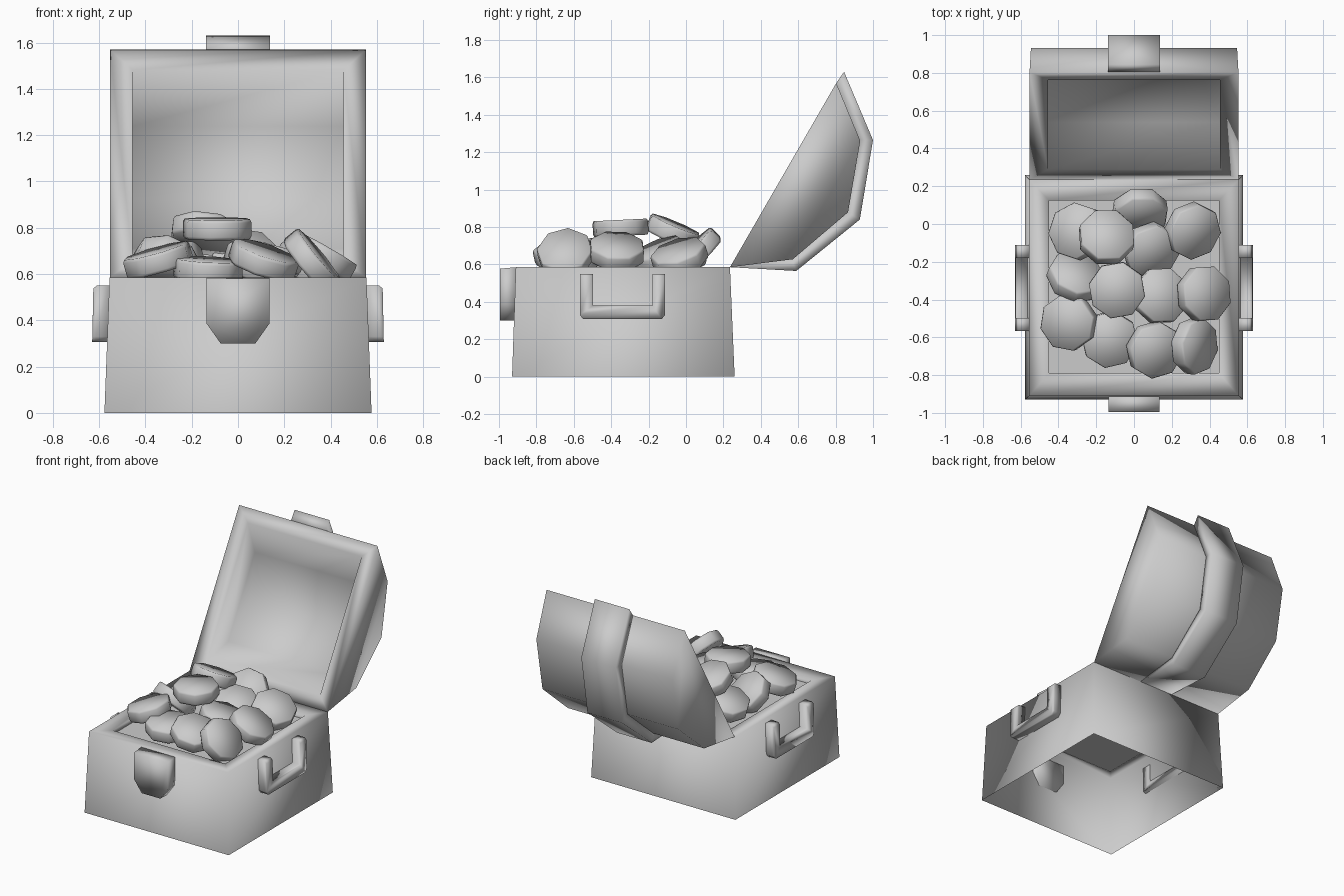
import bpy, bmesh, math
from mathutils import Vector

cube = bpy.data.objects.get("Cube")
if cube:
    bpy.data.objects.remove(cube, do_unlink=True)

grey = bpy.data.materials.new("plain grey")
grey.use_nodes = True
COLOUR = (0.6, 0.6, 0.6, 1)
grey.diffuse_color = COLOUR
grey.node_tree.nodes["Principled BSDF"].inputs["Base Color"].default_value = COLOUR


def finish(name, bm, recalc=True):
    """Turn a bmesh into a fully smooth shaded object."""
    if recalc:
        bmesh.ops.recalc_face_normals(bm, faces=bm.faces[:])
    for face in bm.faces:
        face.smooth = True
    mesh = bpy.data.meshes.new(name)
    bm.to_mesh(mesh)
    bm.free()
    mesh.materials.append(grey)
    ob = bpy.data.objects.new(name, mesh)
    bpy.context.collection.objects.link(ob)


def bridge(bm, a, b, closed=True):
    n = len(a)
    for i in range(n if closed else n - 1):
        j = (i + 1) % n
        bm.faces.new((a[i], a[j], b[j], b[i]))


def loft(name, outlines):
    """Closed solid through matching outlines."""
    bm = bmesh.new()
    rows = [[bm.verts.new(p) for p in outline] for outline in outlines]
    for a, b in zip(rows, rows[1:]):
        bridge(bm, a, b)
    bm.faces.new(rows[0])
    bm.faces.new(rows[-1])
    finish(name, bm)


def rect(x, y0, y1, z):
    return [(-x, y0, z), (x, y0, z), (x, y1, z), (-x, y1, z)]


# Chest base: tapered walls open below, broad rim with a short inner lip
bm = bmesh.new()
rings = [[bm.verts.new(p) for p in rect(*r)] for r in (
    (0.577, -0.93, 0.26, 0), (0.555, -0.91, 0.235, 0.585),
    (0.45, -0.79, 0.125, 0.575), (0.45, -0.79, 0.125, 0.54))]
for a, b in zip(rings, rings[1:]):
    bridge(bm, a, b)
finish("chest_base", bm, recalc=False)

# Tray under the coins
bm = bmesh.new()
bm.faces.new([bm.verts.new(p) for p in rect(0.45, -0.79, 0.125, 0.545)])
finish("coin_tray", bm, recalc=False)


# Lid: u runs along the opening, v points out of it
def lid_point(x, u, v):
    return (x, 0.235 + 0.5 * u + 0.866 * v, 0.585 + 0.866 * u - 0.5 * v)


OUTER = [(0, 0), (0.205, 0.27), (0.57, 0.40), (0.934, 0.265), (1.137, 0)]
INNER = [(0.09, 0.01), (0.26, 0.20), (0.57, 0.31), (0.87, 0.20), (1.04, 0.01)]
bm = bmesh.new()


def lid_row(profile, x, taper):
    return [bm.verts.new(lid_point(x * (1 - taper * v), u, v)) for u, v in profile]


shells = [[lid_row(p, s * x, t) for s in (-1, 1)]
          for p, x, t in ((OUTER, 0.553, 0.05), (INNER, 0.455, 0))]
for left, right in shells:
    bridge(bm, left, right, closed=False)
    bm.faces.new(left)
    bm.faces.new(right)
mouths = [[l[0], r[0], r[-1], l[-1]] for l, r in shells]
bridge(bm, mouths[0], mouths[1])
finish("lid", bm)

# Strap over the lid
STRAP = [(0, 0), (0.16, 0.317), (0.568, 0.474), (0.971, 0.3225), (1.21, 0.006), (1.137, 0)]
band = STRAP + [(u, v - 0.01) for u, v in OUTER[3:0:-1]]
loft("lid_strap", [[lid_point(x, *p) for p in band] for x in (-0.138, 0.138)])

# Front latch plate
LATCH = [(-0.135, 0.585), (-0.135, 0.385), (-0.075, 0.30),
         (0.075, 0.30), (0.135, 0.385), (0.135, 0.585)]
loft("latch", [[(x, y, min(z, top)) for x, z in LATCH]
               for y, top in ((-0.912, 0.585), (-0.995, 0.577))])

# U-shaped side handles with a chamfered outer edge
U = [(-0.567, 0.55), (-0.567, 0.33), (-0.55, 0.307), (-0.13, 0.307), (-0.112, 0.33),
     (-0.112, 0.55), (-0.18, 0.55), (-0.18, 0.38), (-0.497, 0.38), (-0.497, 0.55)]
for side, label in ((1, "left"), (-1, "right")):
    loft(label + "_handle", [[(side * (x - 0.02 * z), y, min(z, top)) for y, z in U]
                             for x, top in ((0.568, 0.55), (0.622, 0.55), (0.636, 0.537))])

# Octagonal coins: centre, then facing direction
COINS = [
    ((-0.30, -0.04, 0.655), (-0.3, 0.1, 0.9)), ((-0.145, -0.07, 0.775), (0.1, 0.38, 0.9)),
    ((0.03, 0.06, 0.665), (0.1, -0.7, 0.7)), ((0.31, -0.035, 0.64), (0.4, -0.25, 0.85)),
    ((0.09, -0.14, 0.65), (0.3, -0.35, 0.9)), ((-0.31, -0.28, 0.64), (0.25, 0.62, 0.7)),
    ((-0.09, -0.35, 0.795), (0, -0.05, 1)), ((0.14, -0.38, 0.67), (0.25, 0.1, 0.95)),
    ((0.37, -0.37, 0.67), (0.5, 0.05, 0.87)), ((-0.345, -0.52, 0.66), (-0.27, -0.1, 0.95)),
    ((-0.13, -0.61, 0.62), (0.05, -0.1, 1)), ((0.11, -0.665, 0.66), (0.3, -0.2, 0.9)),
    ((0.32, -0.645, 0.655), (0.77, -0.1, 0.63)),
]
for i, (centre, facing) in enumerate(COINS):
    turn = Vector(facing).to_track_quat("Z", "Y")
    angles = [math.tau * (k + 0.5 + i * 0.37) / 8 for k in range(8)]
    loft("coin_%02d" % (i + 1), [
        [Vector(centre) + turn @ Vector((r * math.cos(a), r * math.sin(a), z)) for a in angles]
        for r, z in ((0.145, -0.043), (0.152, -0.03), (0.152, 0.03), (0.145, 0.043))])
